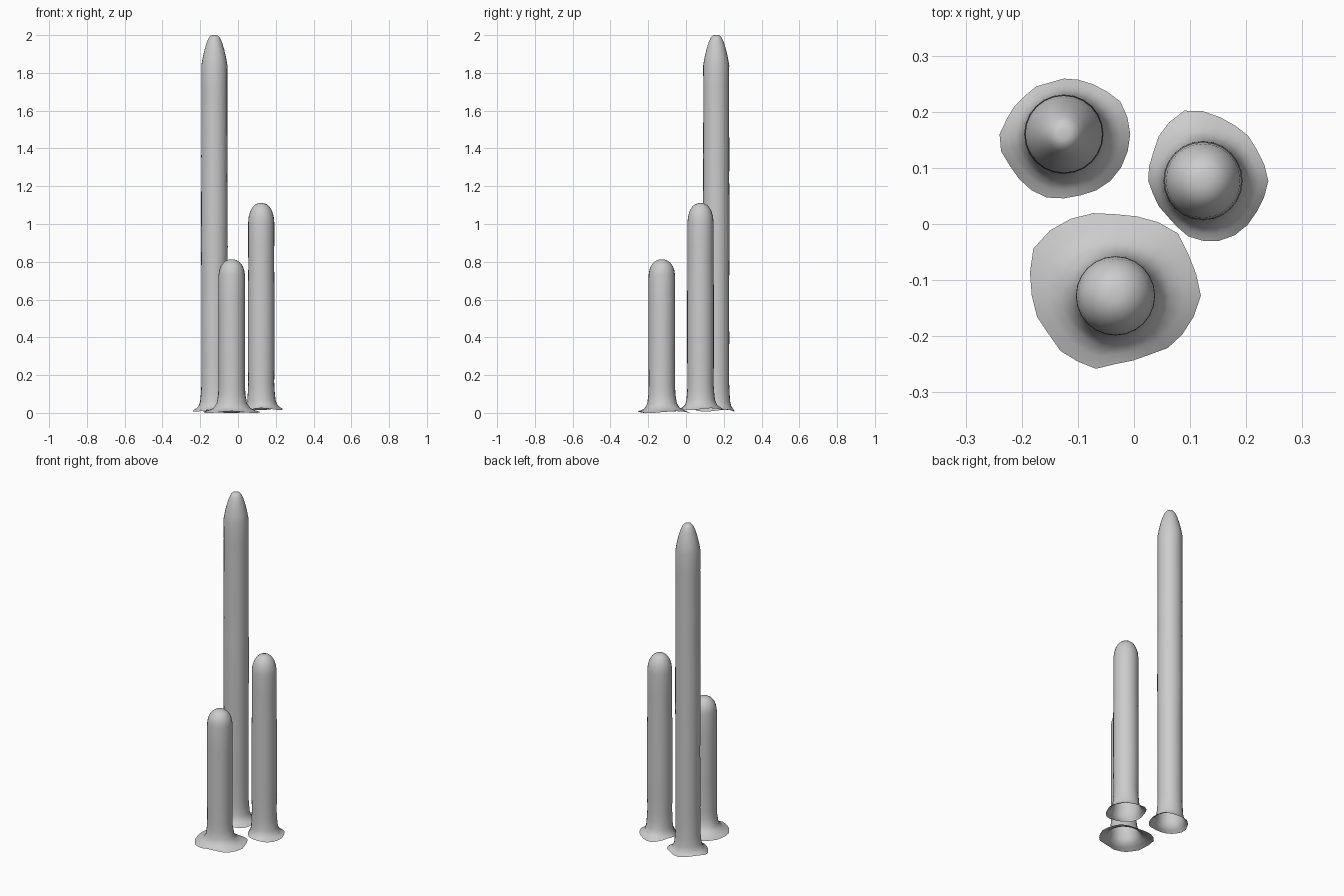
import bpy, bmesh, math, random

SIDES = 24
RADIUS = 0.07
random.seed(4)


def outline_radius(outline, cx, cy, angle):
    """Distance from the column axis to the foot outline in one direction."""
    dx, dy = math.cos(angle), math.sin(angle)
    for (ax, ay), (bx, by) in zip(outline, outline[1:] + outline[:1]):
        ax, ay, bx, by = ax - cx, ay - cy, bx - cx, by - cy
        ex, ey = bx - ax, by - ay
        den = dx * ey - dy * ex
        if abs(den) < 1e-9:
            continue
        t = (ax * ey - ay * ex) / den
        u = (ax * dy - ay * dx) / den
        if t > 0 and -1e-6 <= u <= 1 + 1e-6:
            return t
    return RADIUS * 1.6


def column(name, cx, cy, rim, outline, cap):
    # flared foot: (height above rim, share of the outline spread)
    levels = [(rim, 1.0, RADIUS), (rim + 0.008, 0.65, RADIUS),
              (rim + 0.02, 0.34, RADIUS), (rim + 0.045, 0.13, RADIUS),
              (rim + 0.09, 0.03, RADIUS)]
    # slightly uneven shaft
    start, end = rim + 0.14, cap[0][0]
    steps = max(4, int((end - start) / 0.12))
    for i in range(steps):
        levels.append((start + (end - start) * i / steps, 0.0,
                       RADIUS + random.uniform(-0.002, 0.001)))
    # domed cap
    levels += [(z, 0.0, r) for z, r in cap]

    bm = bmesh.new()
    rings = []
    for z, spread, r in levels:
        ring = []
        for i in range(SIDES):
            a = math.tau * i / SIDES
            d = r + spread * (outline_radius(outline, cx, cy, a) - r)
            ring.append(bm.verts.new((cx + d * math.cos(a), cy + d * math.sin(a), z)))
        rings.append(ring)
    # gently rippled rim, open underneath
    for i, v in enumerate(rings[0]):
        v.co.z += 0.005 * math.sin(math.tau * 3 * i / SIDES) - 0.002
        v.co.z = max(v.co.z, 0.0)
    for lo, hi in zip(rings, rings[1:]):
        for i in range(SIDES):
            j = (i + 1) % SIDES
            bm.faces.new((lo[i], lo[j], hi[j], hi[i]))
    bm.faces.new(rings[-1])
    mesh = bpy.data.meshes.new(name)
    bm.to_mesh(mesh)
    bm.free()
    for p in mesh.polygons:
        p.use_smooth = True
    bpy.context.collection.objects.link(bpy.data.objects.new(name, mesh))


# Tall column, back left, with a pointed tip
column("tall_column", -0.125, 0.16, 0.014,
       [(-0.005, 0.17), (-0.02, 0.215), (-0.06, 0.245), (-0.115, 0.262),
        (-0.175, 0.245), (-0.21, 0.215), (-0.24, 0.165), (-0.237, 0.13),
        (-0.21, 0.085), (-0.175, 0.053), (-0.145, 0.044), (-0.11, 0.047),
        (-0.07, 0.058), (-0.03, 0.085), (-0.012, 0.125)],
       [(1.84, 0.069), (1.88, 0.062), (1.92, 0.053), (1.96, 0.041),
        (1.985, 0.03), (1.997, 0.02), (2.0, 0.01)])

# Middle column, right
column("middle_column", 0.123, 0.077, 0.022,
       [(0.24, 0.075), (0.23, 0.115), (0.2, 0.163), (0.16, 0.188),
        (0.12, 0.202), (0.08, 0.202), (0.045, 0.16), (0.027, 0.105),
        (0.025, 0.072), (0.045, 0.03), (0.09, -0.02), (0.133, -0.033),
        (0.17, -0.027), (0.2, -0.005), (0.228, 0.035)],
       [(1.01, 0.069), (1.04, 0.066), (1.07, 0.057), (1.092, 0.044),
        (1.105, 0.029), (1.11, 0.012)])

# Short column, front, with the widest foot
column("short_column", -0.033, -0.128, 0.006,
       [(0.122, -0.12), (0.1, -0.06), (0.08, -0.018), (0.055, 0.0),
        (0.0, 0.015), (-0.07, 0.02), (-0.13, 0.005), (-0.178, -0.035),
        (-0.188, -0.105), (-0.172, -0.168), (-0.125, -0.235), (-0.063, -0.26),
        (-0.035, -0.25), (0.0, -0.243), (0.063, -0.22), (0.1, -0.183)],
       [(0.73, 0.07), (0.755, 0.066), (0.778, 0.058), (0.797, 0.043),
        (0.808, 0.027), (0.812, 0.012)])
